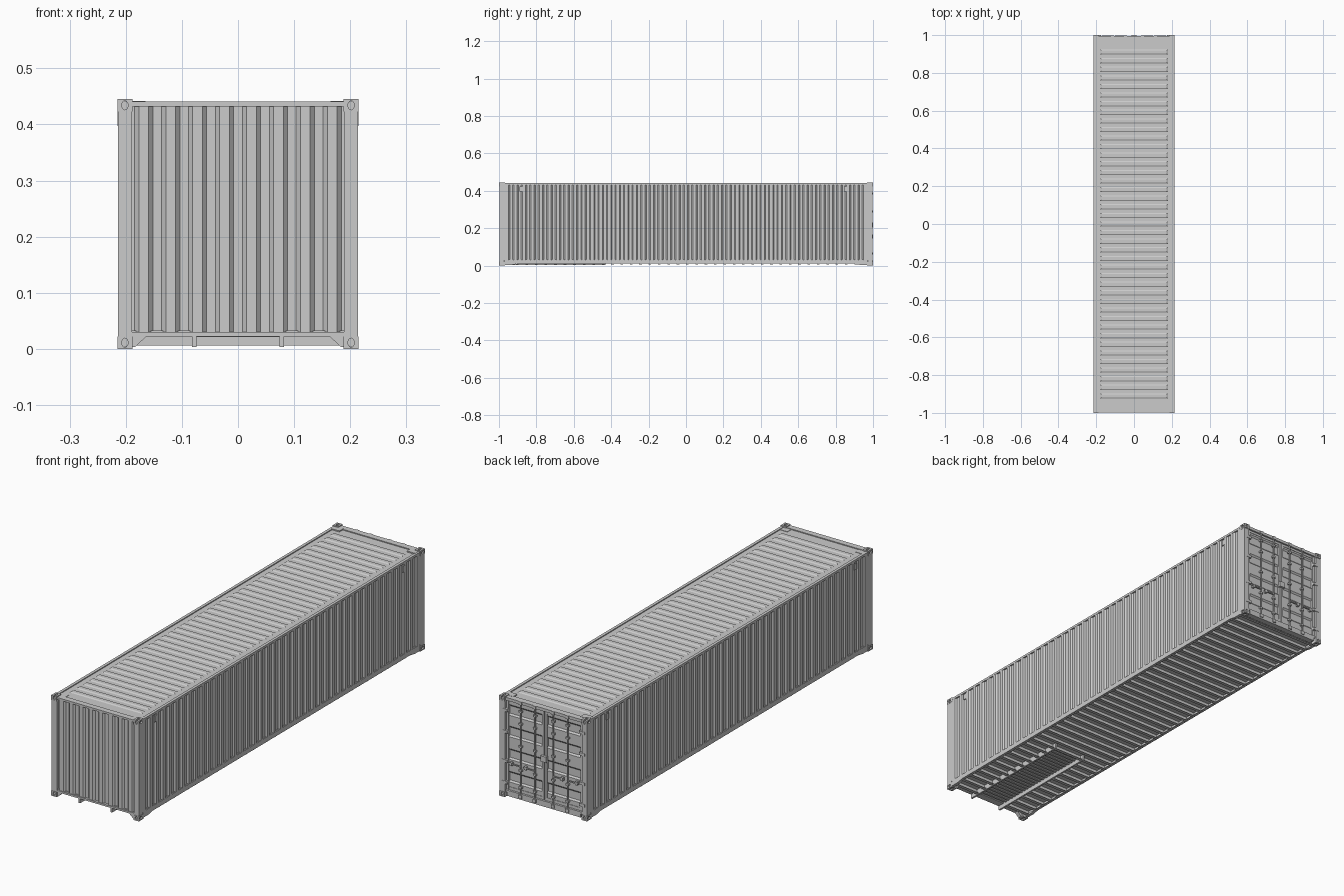
import bpy, bmesh
from mathutils import Matrix, Vector

if "Cube" in bpy.data.objects:
    bpy.data.objects.remove(bpy.data.objects["Cube"])


def finish(name, bm, mirror=()):
    bmesh.ops.recalc_face_normals(bm, faces=bm.faces)
    me = bpy.data.meshes.new(name)
    bm.to_mesh(me)
    bm.free()
    ob = bpy.data.objects.new(name, me)
    bpy.context.collection.objects.link(ob)
    for axis in mirror:
        m = ob.modifiers.new("Mirror " + axis, 'MIRROR')
        m.use_axis = [axis == a for a in "xyz"]
        m.use_mirror_merge = False
    return ob


def add_box(bm, x0, x1, y0, y1, z0, z1):
    c = Matrix.Translation(((x0 + x1) / 2, (y0 + y1) / 2, (z0 + z1) / 2))
    bmesh.ops.create_cube(bm, size=1, matrix=c @ Matrix.Diagonal((x1 - x0, y1 - y0, z1 - z0, 1)))


def boxes(name, items, mirror=()):
    bm = bmesh.new()
    for b in items:
        add_box(bm, *b)
    return finish(name, bm, mirror)


def add_cyl(bm, centre, axis, sa, sb, depth, segs=16):
    # Elliptical cylinder along an axis; sa and sb are the two radii
    q = Vector((0, 0, 1)).rotation_difference(Vector(axis)).to_matrix().to_4x4()
    m = Matrix.Translation(centre) @ q @ Matrix.Diagonal((sa, sb, depth, 1))
    bmesh.ops.create_cone(bm, cap_ends=True, segments=segs, radius1=1, radius2=1, depth=1, matrix=m)


def prism(name, pts, place, t0, t1, mirror=()):
    bm = bmesh.new()
    f = bm.faces.new([bm.verts.new(place(a, b, t0)) for a, b in pts])
    r = bmesh.ops.extrude_face_region(bm, geom=[f])
    d = Vector(place(0, 0, t1)) - Vector(place(0, 0, t0))
    bmesh.ops.translate(bm, vec=d, verts=[v for v in r["geom"] if isinstance(v, bmesh.types.BMVert)])
    return finish(name, bm, mirror)


def sheet(name, u0, u1, centres, half, slope, depth, place, v0, v1, mirror=()):
    # Corrugated steel: trapezoid grooves at the given centres
    pts = [(u0, 0)]
    for c in centres:
        pts += [(c - half - slope, 0), (c - half, -depth), (c + half, -depth), (c + half + slope, 0)]
    pts.append((u1, 0))
    bm = bmesh.new()
    rows = [(bm.verts.new(place(u, d, v0)), bm.verts.new(place(u, d, v1))) for u, d in pts]
    for a, b in zip(rows, rows[1:]):
        bm.faces.new((a[0], b[0], b[1], a[1]))
    ob = finish(name, bm, mirror)
    s = ob.modifiers.new("Thickness", 'SOLIDIFY')
    s.thickness, s.offset = 0.001, 0
    return ob


# Corner castings with oval holes
casting = boxes("corner_castings", [(.188, .215, .969, 1, .2005, .2225)])
bm = bmesh.new()
add_cyl(bm, (.2015, 1, .2115), (0, 1, 0), .0055, .008, .012)
add_cyl(bm, (.215, .985, .2115), (1, 0, 0), .006, .008, .012)
add_cyl(bm, (.2015, .985, .2225), (0, 0, 1), .006, .010, .010)
cutter = finish("casting_cutter", bm)
mod = casting.modifiers.new("Holes", 'BOOLEAN')
mod.object, mod.operation, mod.solver = cutter, 'DIFFERENCE', 'EXACT'
bpy.context.view_layer.objects.active = casting
bpy.ops.object.modifier_apply(modifier="Holes")
bpy.data.objects.remove(cutter)
for a in "xyz":
    m = casting.modifiers.new("Mirror " + a, 'MIRROR')
    m.use_axis = [a == k for k in "xyz"]
casting.location.z = .2225

# Posts and rails
boxes("corner_posts", [(.189, .2138, .972, .998, .02, .425)], "xy")
boxes("top_side_rails", [(.201, .2138, -.97, .97, .431, .441)], "x")
boxes("bottom_side_rails", [(.2095, .2135, -.97, .97, .01, .031),
                            (.201, .2095, -.97, .97, .01, .013)], "x")
boxes("front_top_rail", [(-.19, .19, -.998, -.972, .432, .441)])
boxes("front_sill", [(-.19, .19, -.998, -.975, .022, .03)])
boxes("rear_header", [(-.19, .19, .968, .995, .428, .441)])
boxes("rear_sill", [(-.18, .18, .968, .994, .006, .031), (-.19, .19, .968, .994, .022, .031)])
prism("front_sill_gussets", [(.189, .003), (.184, .003), (.16, .025), (.189, .025)],
      lambda a, b, t: (a, t, b), -.996, -.978, "x")
prism("side_rail_gussets", [(.97, .004), (.93, .004), (.895, .011), (.97, .011)],
      lambda a, b, t: (t, a, b), .2, .2135, "xy")

# Corrugated side and front walls
sheet("side_walls", -.975, .975, [(k - 20.5) * .0456 for k in range(42)], .0075, .007, .0065,
      lambda u, d, v: (.2128 + d, u, v), .028, .434, "x")
sheet("front_wall", -.212, .212, [k * .048 for k in range(-4, 5)], .008, .0075, .008,
      lambda u, d, v: (u, -.9945 - d, v), .026, .434)

# Side vents
boxes("side_vents", [(.211, .2148, y - .009, y + .009, .397, .424) for y in (-.88, .855)], "x")

# Roof plate with raised tapered ribs
boxes("roof_plate", [(-.203, .203, -.985, .98, .434, .437)])
bm = bmesh.new()
for k in range(41):
    y = (k - 20) * .0455
    low = [bm.verts.new((sx * .18, y + sy * .0145, .4365)) for sx, sy in ((-1, -1), (1, -1), (1, 1), (-1, 1))]
    top = [bm.verts.new((sx * .173, y + sy * .0085, .4405)) for sx, sy in ((-1, -1), (1, -1), (1, 1), (-1, 1))]
    bm.faces.new(top)
    bm.faces.new(low[::-1])
    for i in range(4):
        j = (i + 1) % 4
        bm.faces.new((low[i], low[j], top[j], top[i]))
finish("roof_ribs", bm)
boxes("roof_corner_plates", [(.165, .205, .945, .975, .436, .442),
                             (.165, .205, -.975, -.945, .436, .4385)], "x")

# Floor and C-section cross members
boxes("floor", [(-.21, .21, -.46, .985, .028, .033), (-.21, -.074, -.99, -.46, .028, .033),
                (.074, .21, -.99, -.46, .028, .033)])
members = []
for k in range(29):
    y = -.45 + k * .05
    members += [(-.209, .209, y, y + .003, .006, .028), (-.209, .209, y, y + .014, .006, .0085)]
boxes("cross_members", members)

# Gooseneck tunnel
outriggers = []
for k in range(10):
    y = -.96 + k * .051
    outriggers += [(.08, .209, y, y + .003, .006, .028), (.08, .209, y, y + .014, .006, .0085)]
boxes("tunnel_outriggers", outriggers, "x")
boxes("tunnel_beams", [(.074, .082, -.998, -.43, .003, .028)], "x")
boxes("tunnel_plate", [(-.075, .075, -.99, -.447, .025, .03)])
boxes("tunnel_bows", [(-.075, .075, -.975 + k * .021, -.964 + k * .021, .021, .026) for k in range(25)])

# Doors with horizontal grooves
sheet("door_panels", .033, .428, (.09, .19, .29, .385), .017, .007, .006,
      lambda u, d, v: (v, .986 + d, u), .003, .188, "x")
boxes("door_frames", [(.002, .012, .976, .989, .033, .427), (.176, .188, .976, .989, .033, .427),
                      (.002, .188, .976, .9885, .033, .046), (.002, .188, .976, .9885, .417, .427)], "x")
boxes("door_hinges", [(.176, .203, .985, .9995, z - .006, z + .006) for z in (.065, .16, .29, .385)], "x")

# Locking rods, guides, cams and handles
bm = bmesh.new()
for x in (.045, .115):
    add_cyl(bm, (x, .9925, .225), (0, 0, 1), .0033, .0033, .42, 12)
rods = finish("locking_rods", bm, "x")
for p in rods.data.polygons:
    p.use_smooth = len(p.vertices) == 4
guides = []
for x in (.045, .115):
    guides += [(x - .007, x + .007, .986, .9975, z - .004, z + .004) for z in (.06, .135, .24, .34, .395)]
    guides += [(x - .008, x + .008, .988, .9985, z - .007, z + .007) for z in (.02, .434)]
boxes("rod_guides_and_cams", guides, "x")
boxes("door_handles", [(.045, .1, .993, .9975, .15, .155), (.115, .17, .993, .9975, .15, .155),
                       (.085, .095, .986, .9985, .145, .16), (.155, .165, .986, .9985, .145, .16)], "x")
boxes("lock_box", [(-.014, .014, .985, .9995, .205, .23)])
